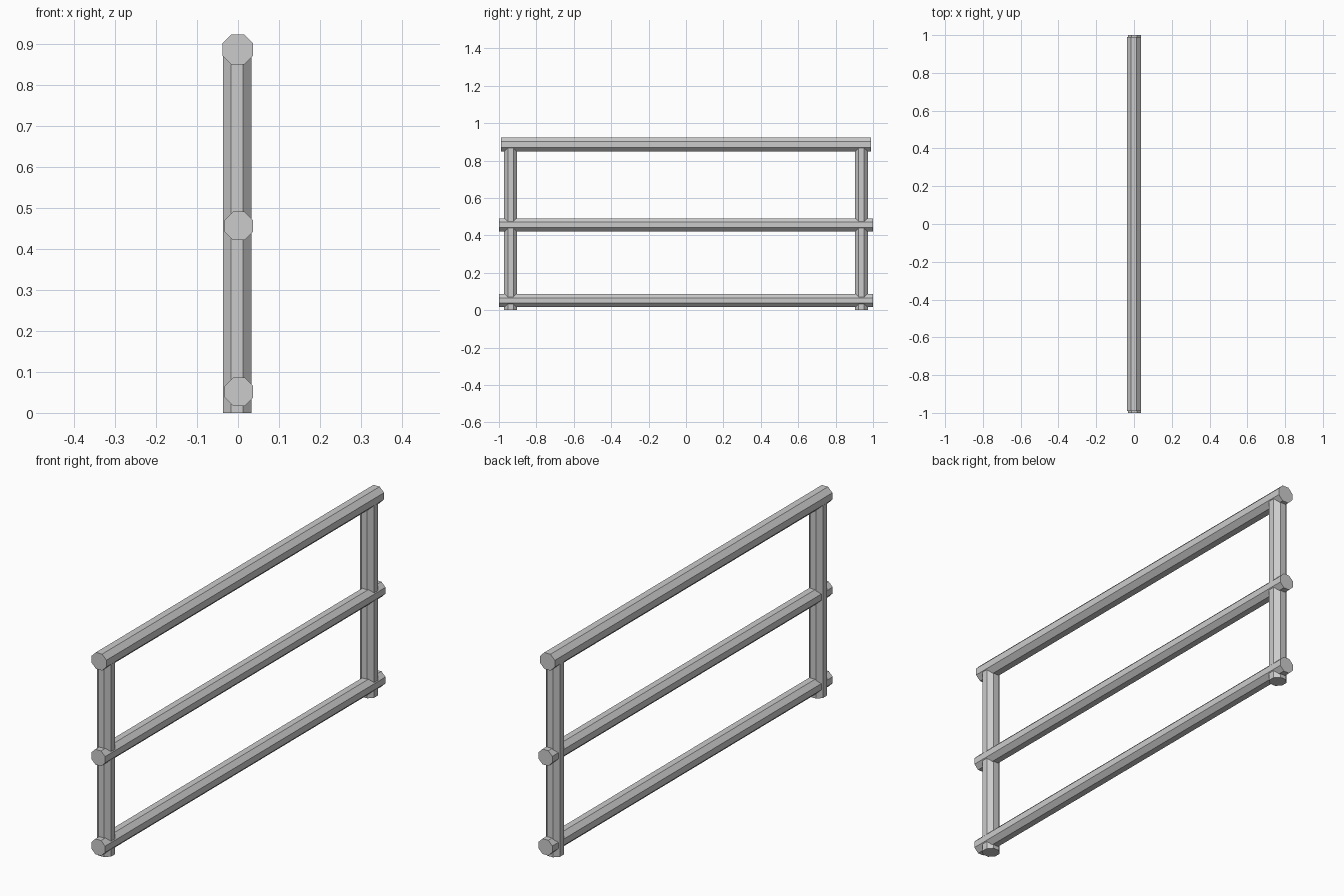
import bpy
from math import pi, cos

if "Cube" in bpy.data.objects:
    bpy.data.objects.remove(bpy.data.objects["Cube"])


def octagon_bar(name, apothem, length, location, along_y=False):
    """Eight-sided bar with flat faces squared to the axes."""
    bpy.ops.mesh.primitive_cylinder_add(vertices=8, radius=apothem / cos(pi / 8), depth=length)
    bar = bpy.context.object
    bar.name = name
    # turn the octagon so that flats, not corners, face the axes
    bar.rotation_euler = (0, 0, pi / 8)
    bpy.ops.object.transform_apply(location=False, rotation=True, scale=False)
    if along_y:
        bar.rotation_euler = (pi / 2, 0, 0)
    bar.location = location
    return bar


# horizontal rails: name, apothem, length, x, z
for name, apothem, length, x, z in (
    ("top_rail", 0.037, 1.98, -0.001, 0.886),
    ("middle_rail", 0.0345, 2.0, 0.002, 0.456),
    ("bottom_rail", 0.0345, 2.0, 0.002, 0.0515),
):
    octagon_bar(name, apothem, length, (x, 0, z), along_y=True)

# upright posts, ending inside the top rail
post_height = 0.88
for name, side in (("front_post", -1), ("back_post", 1)):
    octagon_bar(name, 0.035, post_height, (-0.002, side * 0.938, post_height / 2))
